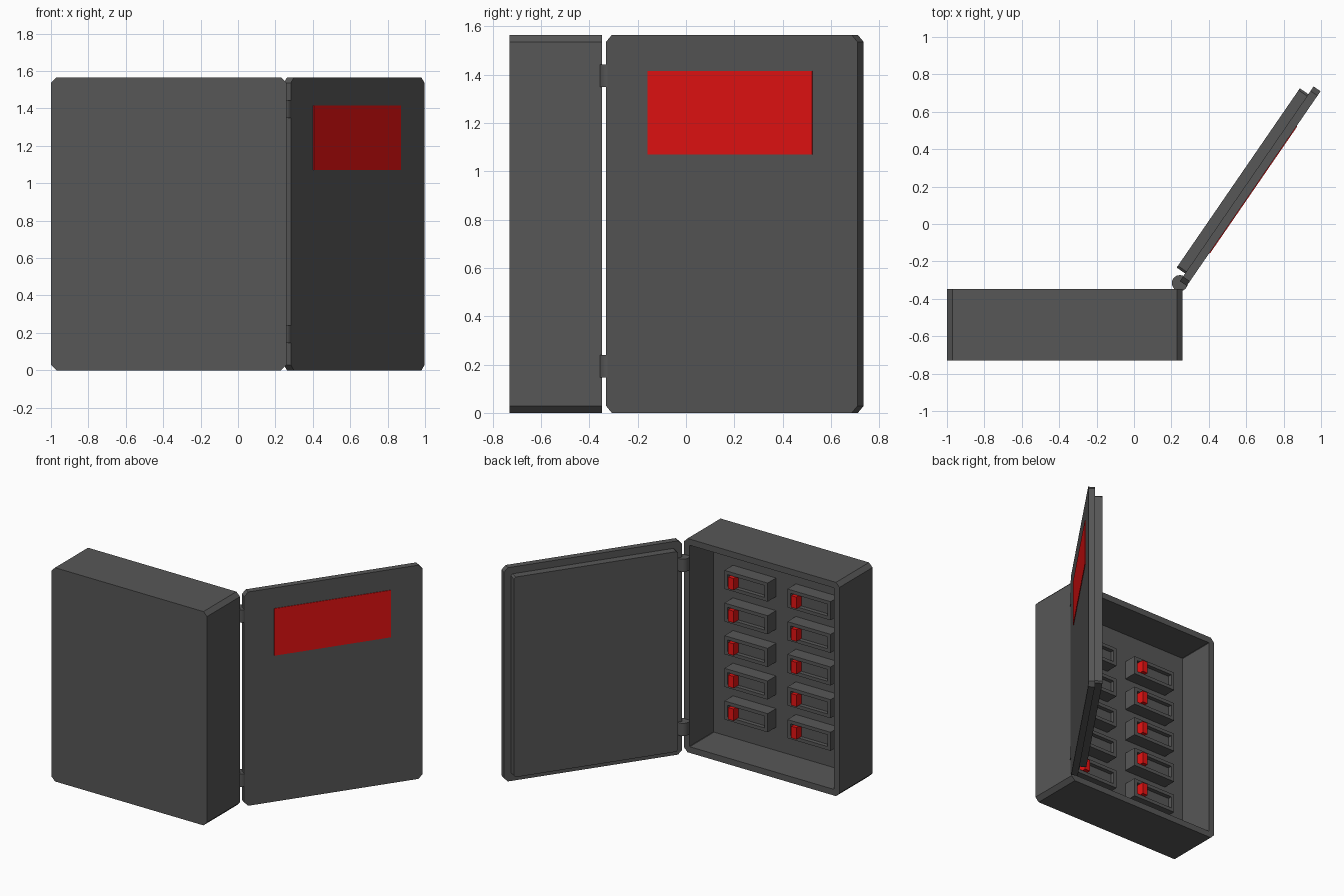
import bpy, bmesh, math
from mathutils import Vector

if "Cube" in bpy.data.objects:
    bpy.data.objects.remove(bpy.data.objects["Cube"])


def material(name, color):
    m = bpy.data.materials.new(name)
    m.use_nodes = True
    m.diffuse_color = color
    bsdf = next(n for n in m.node_tree.nodes if n.type == 'BSDF_PRINCIPLED')
    bsdf.inputs["Base Color"].default_value = color
    return m


GREY = material("dark_grey", (0.095, 0.095, 0.095, 1))
RED = material("red", (0.8, 0.006, 0.006, 1))


def add(name, mesh, loc=(0, 0, 0), turn=0.0):
    ob = bpy.data.objects.new(name, mesh)
    ob.location = loc
    ob.rotation_euler.z = turn
    bpy.context.collection.objects.link(ob)
    return ob


def prism(name, x, y, z, mat, chamfer=0.0, rim=0.0, hollow=0.0):
    """Slab from x, y, z ranges: chamfered corners, optional pocket in its +y face."""
    (x0, x1), (y0, y1), (z0, z1), c = x, y, z, chamfer
    if c:
        outline = [(x0 + c, z0), (x1 - c, z0), (x1, z0 + c), (x1, z1 - c),
                   (x1 - c, z1), (x0 + c, z1), (x0, z1 - c), (x0, z0 + c)]
    else:
        outline = [(x0, z0), (x1, z0), (x1, z1), (x0, z1)]
    bm = bmesh.new()
    front = bm.faces.new([bm.verts.new((px, y0, pz)) for px, pz in outline])
    ext = bmesh.ops.extrude_face_region(bm, geom=[front], use_keep_orig=True)
    verts = [g for g in ext["geom"] if isinstance(g, bmesh.types.BMVert)]
    bmesh.ops.translate(bm, verts=verts, vec=(0, y1 - y0, 0))
    bmesh.ops.recalc_face_normals(bm, faces=bm.faces)
    if hollow:
        bm.normal_update()
        cap = max(bm.faces, key=lambda f: f.calc_center_median().y)
        bmesh.ops.inset_region(bm, faces=[cap], thickness=rim, use_even_offset=True)
        # Push the inner face in to form the pocket walls
        ext = bmesh.ops.extrude_discrete_faces(bm, faces=[cap])
        bmesh.ops.translate(bm, verts=ext["faces"][0].verts, vec=(0, -hollow, 0))
    mesh = bpy.data.meshes.new(name)
    bm.to_mesh(mesh)
    bm.free()
    mesh.materials.append(mat)
    return mesh


HEIGHT = 1.565
CHAMFER = 0.029

# Cabinet shell, open towards +y
add("cabinet", prism("cabinet", (-1, 0.26), (-0.73, -0.348), (0, HEIGHT),
                     GREY, CHAMFER, rim=0.045, hollow=0.28))

# Open door: outer panel, raised inner panel and label, sharing one pivot
pivot, swing, width = Vector((0.245, -0.3055, 0)), math.radians(55.5), 1.263
add("door_panel", prism("door_panel", (0, width), (-0.045, 0), (0, HEIGHT),
                        GREY, CHAMFER), pivot, swing)
add("door_inner_panel", prism("door_inner_panel", (0.05, width - 0.05), (0, 0.055),
                              (0.05, HEIGHT - 0.05), GREY, 0.012), pivot, swing)
add("door_label", prism("door_label", (0.212, 1.037), (-0.049, -0.045),
                        (1.07, 1.415), RED), pivot, swing)

# Hinge barrels
for label, z in (("lower", 0.193), ("upper", 1.395)):
    bpy.ops.mesh.primitive_cylinder_add(vertices=16, radius=0.043, depth=0.093,
                                        location=(0.245, -0.316, z))
    hinge = bpy.context.object
    hinge.name = label + "_hinge"
    hinge.data.materials.append(GREY)
    bpy.ops.object.shade_smooth_by_angle()

# Breakers: two columns of five, each a block with a pocket and a red switch
block = prism("breaker", (-0.175, 0.175), (0, 0.098), (-0.068, 0.068),
              GREY, rim=0.025, hollow=0.03)
switch = prism("switch", (0.083, 0.125), (0.06, 0.125), (-0.043, 0.043), RED)
for col in (-1, 1):
    for row in range(5):
        spot = (-0.37 + 0.255 * col, -0.628, 1.24 - 0.239 * row)
        add("breaker", block, spot)
        add("breaker_switch", switch, spot)
